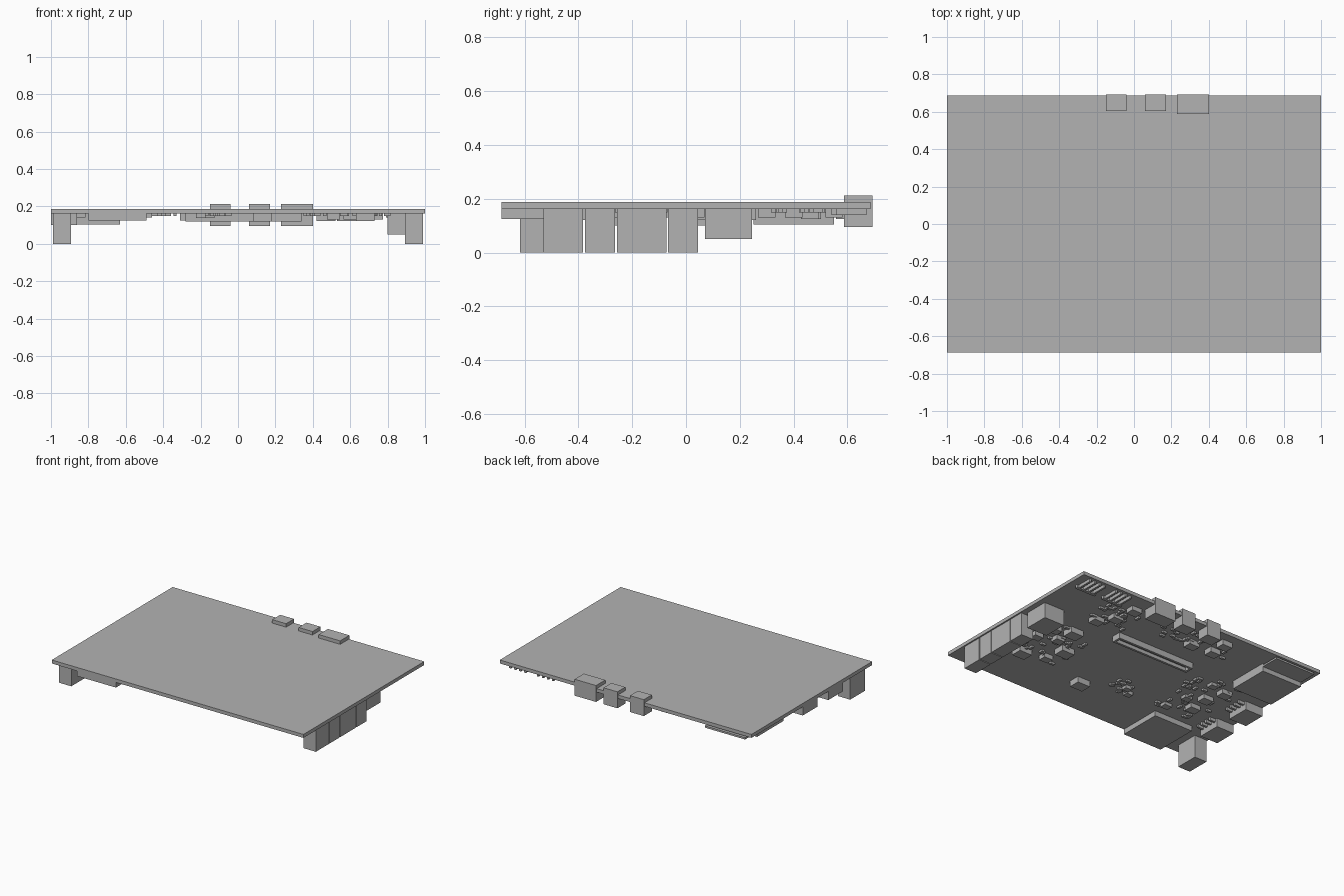
import bpy
import bmesh
import random
from mathutils import Vector

default_cube = bpy.data.objects.get("Cube")
if default_cube:
    bpy.data.objects.remove(default_cube, do_unlink=True)

random.seed(4)
underside = .162
board_top = .187

grey = bpy.data.materials.new("plain_grey")
grey.use_nodes = True
grey.diffuse_color = (.45, .45, .45, 1)
shader = grey.node_tree.nodes["Principled BSDF"]
shader.inputs["Base Color"].default_value = grey.diffuse_color


def add_box(mesh_builder, low, high):
    """Add a box between two opposite corners."""
    low, high = Vector(low), Vector(high)
    verts = bmesh.ops.create_cube(mesh_builder, size=1)["verts"]
    bmesh.ops.scale(mesh_builder, vec=high - low, verts=verts)
    bmesh.ops.translate(mesh_builder, vec=(low + high) / 2, verts=verts)


def make_part(name, corner_pairs):
    """Make one object from a list of (low corner, high corner) pairs."""
    mesh_builder = bmesh.new()
    for low, high in corner_pairs:
        add_box(mesh_builder, low, high)
    mesh = bpy.data.meshes.new(name)
    mesh_builder.to_mesh(mesh)
    mesh_builder.free()
    mesh.materials.append(grey)
    part = bpy.data.objects.new(name, mesh)
    bpy.context.collection.objects.link(part)


def hanging(x, y, width, depth, bottom):
    """Corners of a box centred on x, y that hangs under the board."""
    half_width, half_depth = width / 2, depth / 2
    return ((x - half_width, y - half_depth, bottom),
            (x + half_width, y + half_depth, underside))


def hang_between(name, left, right, front, back, bottom):
    make_part(name, [((left, front, bottom), (right, back, underside))])


def pin_row(x, y, step_x, step_y, width, depth):
    """Four evenly spaced pins centred on x, y."""
    offsets = [index - 1.5 for index in range(4)]
    return [hanging(x + offset * step_x, y + offset * step_y, width, depth, .14)
            for offset in offsets]


# Board
back_edge = .686
make_part("circuit_board", [((-1, -back_edge, underside), (1, back_edge, board_top))])

# Sockets that wrap the back edge
socket_bottom, socket_top, socket_back = .094, .212, .693
for name, left, width, depth in (("right", -.15, .11, .09),
                                 ("middle", .06, .11, .09),
                                 ("left", .23, .17, .105)):
    make_part("back_socket_" + name,
              [((left, socket_back - depth, socket_bottom),
                (left + width, socket_back, socket_top))])

# Tall terminal row on the left edge, split by narrow gaps
row_left, row_right, gap = .893, .99, .006
splits = (-.53, -.376, -.257, -.067, .05)
for front, back in zip(splits, splits[1:]):
    hang_between("terminal_block", row_left, row_right, front, back - gap, 0)
hang_between("left_socket", .8, .96, .07, .245, .05)

# Right edge: tall power socket and two wire sockets with solder pins
hang_between("power_socket", -row_right, -row_left, -.617, -.45, 0)
for name, middle in (("front", -.27), ("back", .02)):
    make_part("wire_socket_" + name, [hanging(-.93, middle, .14, .165, .1)])
    make_part("wire_socket_pins_" + name, pin_row(-.84, middle, 0, .04, .05, .016))

# Front module
hang_between("front_module", -.8, -.49, -back_edge, -.37, .125)

# Card reader with its card reaching the back edge
reader_left, reader_right, reader_back = -.95, -.63, .55
hang_between("card_reader", reader_left, reader_right, .25, reader_back, .104)
make_part("memory_card", [((reader_left, reader_back, .137), (reader_right, back_edge, .15))])

# Long connector: shallow base ringed by side rails and end walls
middle_x, middle_y, length, depth, wall = .03, .225, .62, .07, .016
rim_bottom = .12
frame = [hanging(middle_x, middle_y, length, depth, .145)]
for side in (-1, 1):
    rail_y = middle_y + side * (depth - wall) / 2
    end_x = middle_x + side * (length - wall) / 2
    frame.append(hanging(middle_x, rail_y, length, wall, rim_bottom))
    frame.append(hanging(end_x, middle_y, wall, depth - wall * 2, rim_bottom))
make_part("long_connector", frame)

# Pin headers near the back left corner
for name, x in (("outer", .87), ("inner", .65)):
    bar = hanging(x, .55, .16, .02, .14)
    make_part("pin_header_" + name, pin_row(x, .61, .04, 0, .014, .12) + [bar])


# Square chips grouped by region; every chip in a group shares size and height
def chip_group(name, size, bottom, centres):
    make_part(name, [hanging(x, y, size, size * .8, bottom) for x, y in centres])


chip_group("left_large_chips", .1, .122, ((.58, .08), (.47, -.14), (.68, -.32)))
chip_group("left_small_chips", .07, .13, ((.74, -.1), (.51, -.28), (.6, -.05), (.7, .04)))
chip_group("back_left_chips", .08, .13, ((.49, .4), (.57, .3), (.46, .55)))
chip_group("back_right_chips", .08, .125, ((-.1, .46), (-.27, .47), (-.27, .59)))
chip_group("right_chips", .08, .13, ((-.63, -.03), (-.64, -.17), (-.68, .1)))
chip_group("right_small_chips", .06, .14, ((-.49, -.26), (-.56, .13), (-.53, -.1)))
chip_group("centre_large_chip", .1, .12, ((.13, -.39),))
chip_group("centre_small_chips", .05, .138, ((-.15, -.25), (-.2, -.3)))


# Small passive parts scattered around the chips of each region
def scatter_passives(name, x, y, spread_x, spread_y, count):
    parts = []
    for index in range(count):
        width, depth = random.sample((.035, .018), 2)
        parts.append(hanging(x + random.uniform(-spread_x, spread_x),
                             y + random.uniform(-spread_y, spread_y),
                             width, depth, .148))
    make_part(name, parts)


scatter_passives("left_passives", .6, -.1, .2, .25, 32)
scatter_passives("back_left_passives", .5, .4, .15, .1, 24)
scatter_passives("back_passives", -.1, .48, .28, .1, 24)
scatter_passives("right_passives", -.58, -.05, .18, .25, 36)
scatter_passives("centre_passives", -.14, -.25, .1, .07, 12)
